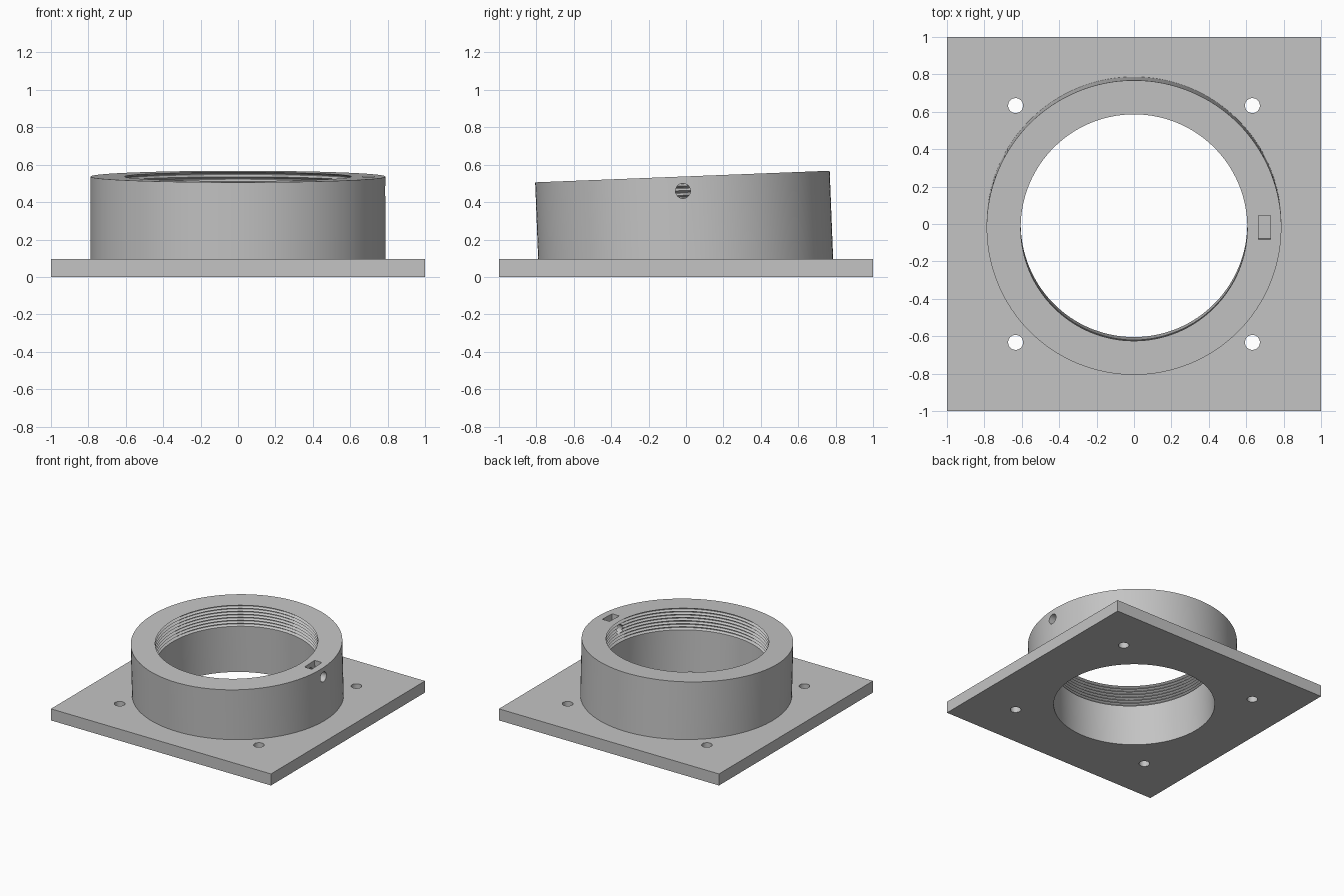
import bpy, bmesh, math
from mathutils import Matrix

if "Cube" in bpy.data.objects:
    bpy.data.objects.remove(bpy.data.objects["Cube"], do_unlink=True)

SEGMENTS = 128
PLATE = 0.095          # plate thickness
TOP = 0.487            # collar height along its tilted axis
TILT = Matrix.Translation((0, 0, 0.05)) @ Matrix.Rotation(math.radians(2.25), 4, 'X')

grey = bpy.data.materials.new("warm_grey")
grey.use_nodes = True
colour = (0.55, 0.55, 0.55, 1)
grey.diffuse_color = colour
grey.node_tree.nodes["Principled BSDF"].inputs["Base Color"].default_value = colour


def finish(name, bm, matrix=Matrix()):
    bmesh.ops.transform(bm, matrix=matrix, verts=bm.verts)
    bmesh.ops.recalc_face_normals(bm, faces=bm.faces)
    mesh = bpy.data.meshes.new(name)
    bm.to_mesh(mesh)
    bm.free()
    mesh.materials.append(grey)
    obj = bpy.data.objects.new(name, mesh)
    bpy.context.collection.objects.link(obj)
    return obj


def box(name, size, centre, matrix=Matrix()):
    bm = bmesh.new()
    bmesh.ops.create_cube(bm, size=1, matrix=Matrix.Translation(centre) @ Matrix.Diagonal((*size, 1)))
    return finish(name, bm, matrix)


def cylinder(name, radius, depth, matrix, segments):
    bm = bmesh.new()
    bmesh.ops.create_cone(bm, cap_ends=True, segments=segments, radius1=radius,
                          radius2=radius, depth=depth)
    return finish(name, bm, matrix)


def lathe(name, profile, matrix):
    """Solid of revolution from (radius, height) points, capped at both ends."""
    bm = bmesh.new()
    rings = []
    for r, z in profile:
        angles = [2 * math.pi * i / SEGMENTS for i in range(SEGMENTS)]
        rings.append([bm.verts.new((r * math.cos(a), r * math.sin(a), z)) for a in angles])
    for low, high in zip(rings, rings[1:]):
        for i in range(SEGMENTS):
            j = (i + 1) % SEGMENTS
            bm.faces.new((low[i], low[j], high[j], high[i]))
    bm.faces.new(rings[0])
    bm.faces.new(rings[-1])
    return finish(name, bm, matrix)


def combine(target, other, operation):
    mod = target.modifiers.new(operation.title(), 'BOOLEAN')
    mod.operation = operation
    mod.solver = 'EXACT'
    mod.object = other
    bpy.context.view_layer.objects.active = target
    bpy.ops.object.modifier_apply(modifier=mod.name)
    bpy.data.objects.remove(other, do_unlink=True)


# Square base plate with the tilted collar standing on it
mount = box("mounting_plate_with_collar", (2, 2, PLATE), (0, 0, PLATE / 2))
collar = cylinder("collar", 0.788, TOP, TILT @ Matrix.Translation((0, 0, TOP / 2)), SEGMENTS)
combine(mount, collar, 'UNION')

# Bore along the collar axis, with thread grooves in its upper part
bore, root, threads, pitch = 0.606, 0.624, 7, 0.025
start = TOP - threads * pitch
profile = [(bore, -0.2)]
for i in range(threads):
    z = start + i * pitch
    profile += [(bore, z), (root, z + pitch * 0.45), (root, z + pitch * 0.6)]
profile += [(bore, TOP), (bore, TOP + 0.1)]
combine(mount, lathe("bore_cutter", profile, TILT), 'DIFFERENCE')

# Four corner screw holes
for x in (-0.633, 0.633):
    for y in (-0.633, 0.633):
        hole = cylinder("hole_cutter", 0.04, 0.4, Matrix.Translation((x, y, 0)), 32)
        combine(mount, hole, 'DIFFERENCE')

# Nut slot in the rim and the clamping screw hole through the left wall
combine(mount, box("slot_cutter", (0.065, 0.13, 0.3), (0.697, 0, TOP), TILT), 'DIFFERENCE')
screw = TILT @ Matrix.Translation((0.7, 0, 0.41)) @ Matrix.Rotation(math.pi / 2, 4, 'Y')
combine(mount, cylinder("screw_cutter", 0.04, 0.4, screw, 32), 'DIFFERENCE')

# Smooth round walls, sharp edges
bpy.ops.object.select_all(action='DESELECT')
mount.select_set(True)
bpy.context.view_layer.objects.active = mount
bpy.ops.object.shade_smooth_by_angle(angle=math.radians(25))
